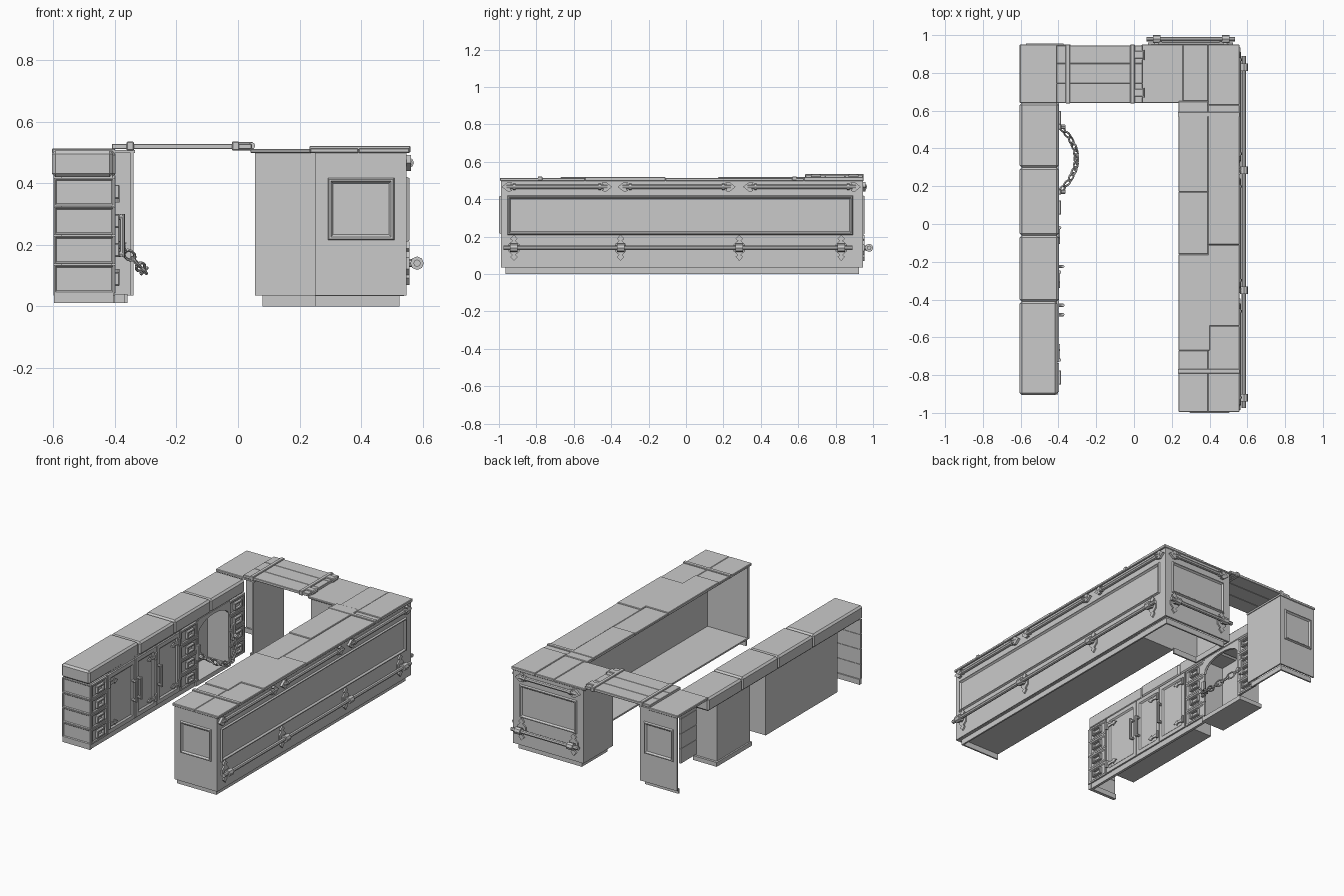
import bpy, bmesh, math
from mathutils import Vector, Matrix

if "Cube" in bpy.data.objects:
    bpy.data.objects.remove(bpy.data.objects["Cube"])

grey = bpy.data.materials.new("plain_grey")
grey.use_nodes = True
GREY = (0.59, 0.59, 0.59, 1)
grey.diffuse_color = GREY
grey.node_tree.nodes["Principled BSDF"].inputs["Base Color"].default_value = GREY


def finish(name, bm):
    bmesh.ops.recalc_face_normals(bm, faces=bm.faces)
    mesh = bpy.data.meshes.new(name)
    bm.to_mesh(mesh)
    bm.free()
    mesh.materials.append(grey)
    ob = bpy.data.objects.new(name, mesh)
    bpy.context.collection.objects.link(ob)


def box_bm(x, y, z):
    bm = bmesh.new()
    size = [b - a for a, b in (x, y, z)]
    mid = [(a + b) / 2 for a, b in (x, y, z)]
    bmesh.ops.create_cube(bm, size=1, matrix=Matrix.Translation(mid) @ Matrix.Diagonal((*size, 1)))
    return bm


def box(name, x, y, z, bevel=0):
    bm = box_bm(x, y, z)
    if bevel:
        bmesh.ops.bevel(bm, geom=bm.edges[:], offset=bevel, segments=1, affect='EDGES')
    finish(name, bm)


def panel(name, x, y, z, direction, steps):
    """Plate whose outer face is inset in steps of (width, rise)."""
    bm = box_bm(x, y, z)
    bm.normal_update()
    face = max(bm.faces, key=lambda f: f.normal.dot(Vector(direction)))
    for width, rise in steps:
        bmesh.ops.inset_individual(bm, faces=[face], thickness=width, depth=rise)
    finish(name, bm)


def rod(name, a, b, r, sides=8):
    a, b = Vector(a), Vector(b)
    rot = (b - a).to_track_quat('Z', 'Y').to_matrix().to_4x4()
    bm = bmesh.new()
    bmesh.ops.create_cone(bm, cap_ends=True, segments=sides, radius1=r, radius2=r,
                          depth=(b - a).length, matrix=Matrix.Translation((a + b) / 2) @ rot)
    finish(name, bm)


def prism(name, pts, d0, d1, place):
    bm = bmesh.new()
    lo, hi = ([bm.verts.new(place(u, d, z)) for u, z in pts] for d in (d0, d1))
    bm.faces.new(lo)
    bm.faces.new(hi)
    n = len(pts)
    for i in range(n):
        bm.faces.new((lo[i], lo[(i + 1) % n], hi[(i + 1) % n], hi[i]))
    finish(name, bm)


# wall frames: u along the wall, d outward, z up
def side_wall(u, d, z): return (0.548 + d, u, z)
def back_wall(u, d, z): return (u, 0.945 + d, z)
def inner_wall(u, d, z): return (-0.405 + d, u, z)


# ---- main counter: a shell open toward the inside ----
body = (0.035, 0.5)
box("counter_outer_wall", (0.53, 0.548), (-0.99, 0.945), body)
box("counter_front_end", (0.25, 0.548), (-0.99, -0.972), body)
box("counter_floor", (0.25, 0.54), (-0.98, 0.66), (0.034, 0.044))
box("return_back_wall", (0.055, 0.54), (0.933, 0.945), body)
box("return_end_wall", (0.055, 0.065), (0.65, 0.945), body)
box("return_inner_wall", (0.055, 0.54), (0.65, 0.66), body)
base = (0, 0.036)
box("plinth_outer", (0.515, 0.525), (-0.965, 0.925), base)
box("plinth_front", (0.25, 0.525), (-0.965, -0.955), base)
box("plinth_back", (0.08, 0.525), (0.915, 0.925), base)
box("plinth_return_end", (0.08, 0.09), (0.67, 0.925), base)
box("plinth_return_inner", (0.08, 0.262), (0.67, 0.68), base)

# ridged mouldings around sunken fields
ridge = ((0.006, 0.008), (0.008, 0), (0.012, -0.011))
panel("outer_panel", (0.54, 0.55), (-0.955, 0.893), (0.21, 0.42), (1, 0, 0), ridge)
panel("front_end_panel", (0.292, 0.508), (-0.992, -0.98), (0.215, 0.417), (0, -1, 0), ridge)
panel("return_panel", (0.1, 0.5), (0.935, 0.947), (0.21, 0.42), (0, 1, 0), ridge)

# ---- worn top planks: two staggered rows ----
for row, x, cuts in (("inner", (0.235, 0.392), (-0.995, -0.67, -0.16, 0.17, 0.65)),
                     ("outer", (0.392, 0.558), (-0.995, -0.54, -0.11, 0.63, 0.95))):
    for i, (a, b) in enumerate(zip(cuts, cuts[1:])):
        lift = 0.004 * (i % 2)
        edge = 0.01 if row == "inner" and i == 1 else 0
        box(f"top_plank_{row}", (x[0], x[1] + edge), (a, b), (0.498, 0.514 + lift), 0.003)
for y in (-0.78, 0.58):
    box("top_band", (0.232, 0.56), (y - 0.012, y + 0.012), (0.5, 0.521), 0.002)
box("return_top_plank", (0.04, 0.262), (0.64, 0.95), (0.498, 0.511), 0.003)
box("return_top_plank", (0.258, 0.392), (0.65, 0.95), (0.498, 0.515), 0.003)


# ---- foot rails with spear shaped brackets, and upper rods ----
def spear_bracket(u, z, place):
    half = [(0.0, 0.07), (0.02, 0.048), (0.008, 0.038), (0.03, 0.018)]
    pts = half + [(a, -b) for a, b in half[::-1]] + [(-a, -b) for a, b in half[1:]] + \
        [(-a, b) for a, b in half[:0:-1]]
    prism("rail_bracket_plate", [(u + a, z + b) for a, b in pts], -0.002, 0.009, place)


def foot_rail(place, lo, hi, spots):
    rod("foot_rail", place(lo, 0.034, 0.14), place(hi, 0.034, 0.14), 0.012)
    for u in spots:
        spear_bracket(u, 0.14, place)
        rod("rail_arm", place(u, 0, 0.14), place(u, 0.034, 0.14), 0.013)
        rod("rail_collar", place(u - 0.02, 0.034, 0.14), place(u + 0.02, 0.034, 0.14), 0.022)


def upper_rod(place, lo, hi):
    rod("upper_rod", place(lo, 0.007, 0.466), place(hi, 0.007, 0.466), 0.012)
    for u, s in ((lo, 1), (hi, -1)):
        rod("rod_collar", place(u + s * 0.035, 0.007, 0.466), place(u + s * 0.048, 0.007, 0.466), 0.017)
        head = ((-0.025, 0), (0.008, 0.026), (0.03, 0.022), (0.012, 0), (0.03, -0.022), (0.008, -0.026))
        prism("rod_finial", [(u + s * a, 0.466 + b) for a, b in head], -0.002, 0.015, place)


foot_rail(side_wall, -0.975, 0.89, (-0.92, -0.35, 0.285, 0.83))
foot_rail(back_wall, 0.065, 0.535, (0.12, 0.485))
for lo, hi in ((-0.96, -0.42), (-0.34, 0.24), (0.33, 0.91)):
    upper_rod(side_wall, lo, hi)
upper_rod(back_wall, 0.1, 0.5)

# ---- lifting flap with straps and hinges ----
for a, b in ((0.64, 0.745), (0.745, 0.85), (0.85, 0.945)):
    box("flap_plank", (-0.41, 0.045), (a, b), (0.511, 0.528), 0.002)
for x in (-0.35, -0.008):
    box("flap_strap", (x - 0.012, x + 0.012), (0.637, 0.95), (0.506, 0.535), 0.003)
for y in (0.695, 0.895):
    box("flap_hinge", (-0.01, 0.05), (y - 0.02, y + 0.02), (0.507, 0.534), 0.003)
    rod("hinge_pin", (0.045, y - 0.026, 0.522), (0.045, y + 0.026, 0.522), 0.011)

# ---- corner post shell carrying the far end of the flap ----
box("corner_back_wall", (-0.6, -0.34), (0.935, 0.945), body)
box("corner_inner_wall", (-0.35, -0.34), (0.64, 0.945), body)
box("corner_plinth_back", (-0.595, -0.36), (0.915, 0.925), (0.01, 0.04))
box("corner_plinth_side", (-0.37, -0.36), (0.65, 0.925), (0.01, 0.04))
box("corner_top", (-0.605, -0.4), (0.64, 0.95), (0.496, 0.513), 0.003)
box("corner_top_edge", (-0.41, -0.335), (0.64, 0.95), (0.498, 0.508))
panel("corner_panel", (-0.575, -0.37), (0.935, 0.947), (0.215, 0.417), (0, 1, 0), ridge)

# ---- back cabinet: thick top and front end ----
for i, (a, b) in enumerate(((-0.905, -0.41), (-0.41, -0.06), (-0.06, 0.3), (0.3, 0.64))):
    box("cabinet_top", (-0.605, -0.398 - 0.008 * (i == 0)), (a, b), (0.42, 0.506 - 0.003 * (i % 2)), 0.011)
rows = [(0.043 + 0.094 * i, 0.135 + 0.094 * i) for i in range(4)]
for z in rows:
    panel("front_end_panel_row", (-0.598, -0.402), (-0.902, -0.888), z, (0, -1, 0), ((0.006, 0), (0.006, -0.005)))
box("front_end_base", (-0.598, -0.405), (-0.9, -0.88), (0.01, 0.043))

# ---- drawer stacks with loop handles ----
for y0, y1 in ((-0.89, -0.735), (0.0, 0.175), (0.485, 0.64)):
    mid = (y0 + y1) / 2
    for z0, z1 in rows:
        panel("drawer", (-0.412, -0.398), (y0, y1), (z0, z1), (1, 0, 0), ((0.014, 0), (0.008, -0.005)))
        zc = (z0 + z1) / 2
        for z in (zc - 0.018, zc + 0.018):
            box("drawer_handle_bar", (-0.406, -0.386), (mid - 0.036, mid + 0.036), (z - 0.005, z + 0.005), 0.002)
        for s in (-1, 1):
            y = mid + s * 0.032
            box("drawer_handle_side", (-0.406, -0.386), (y - 0.005, y + 0.005), (zc - 0.02, zc + 0.02), 0.002)

# ---- door cabinet ----
box("door_cabinet", (-0.575, -0.408), (-0.69, 0.025), (0.03, 0.43))
box("cabinet_base_strip", (-0.425, -0.408), (-0.885, 0.17), (0.01, 0.044))
for y0, y1, pull, hinge in ((-0.73, -0.458, -0.48, -0.72), (-0.452, -0.245, -0.43, -0.255),
                            (-0.24, -0.01, -0.225, -0.02)):
    panel("door", (-0.412, -0.398), (y0, y1), (0.045, 0.417), (1, 0, 0), ((0.035, 0), (0.012, -0.008)))
    rod("door_pull", (-0.376, pull, 0.16), (-0.376, pull, 0.3), 0.008)
    for z in (0.17, 0.29):
        rod("pull_mount", (-0.4, pull, z), (-0.374, pull, z), 0.009)
    s = 1 if pull > hinge else -1
    for z in (0.1, 0.36):
        prism("strap_hinge", [(hinge, z - 0.012), (hinge + s * 0.05, z - 0.006), (hinge + s * 0.055, z - 0.016),
                              (hinge + s * 0.085, z), (hinge + s * 0.055, z + 0.016), (hinge + s * 0.05, z + 0.006),
                              (hinge, z + 0.012)], 0.005, 0.012, inner_wall)
        rod("hinge_barrel", (-0.394, hinge, z - 0.022), (-0.394, hinge, z + 0.022), 0.009)

# ---- arched knee space ----
box("knee_back", (-0.555, -0.545), (0.155, 0.485), (0.036, 0.43))
for y in (0.155, 0.475):
    box("knee_side", (-0.555, -0.4), (y, y + 0.01), (0.036, 0.43))
box("knee_base", (-0.565, -0.4), (0.15, 0.5), (0.01, 0.037))
arch = [(0.33 + 0.155 * math.cos(t * math.pi / 12), 0.33 + 0.075 * math.sin(t * math.pi / 12)) for t in range(13)]
prism("knee_arch", [(0.175, 0.425), (0.485, 0.425)] + arch, -0.008, 0.006, inner_wall)

# ---- chain hung across the knee space ----
LINKS = 11
for i in range(LINKS):
    t = -1 + 2 * i / (LINKS - 1)
    sag = 1 - t * t
    bpy.ops.mesh.primitive_torus_add(major_segments=10, minor_segments=5, major_radius=0.018, minor_radius=0.0055)
    link = bpy.context.object
    link.name = "chain_link"
    link.data.materials.append(grey)
    tangent = Vector((-0.16 * t, 0.16, 0.17 * t)).normalized()
    turn = Matrix.Rotation(math.radians(45 + 90 * (i % 2)), 4, 'X')
    link.matrix_world = (Matrix.Translation((-0.38 + 0.075 * sag, 0.345 + 0.16 * t, 0.195 - 0.08 * sag))
                         @ tangent.to_track_quat('X', 'Z').to_matrix().to_4x4()
                         @ turn @ Matrix.Diagonal((1.4, 0.85, 1, 1)))
for y in (0.17, 0.515):
    box("chain_plate", (-0.402, -0.385), (y - 0.014, y + 0.014), (0.17, 0.27), 0.003)
    rod("chain_hook", (-0.39, y, 0.2), (-0.365, y, 0.195), 0.012)
